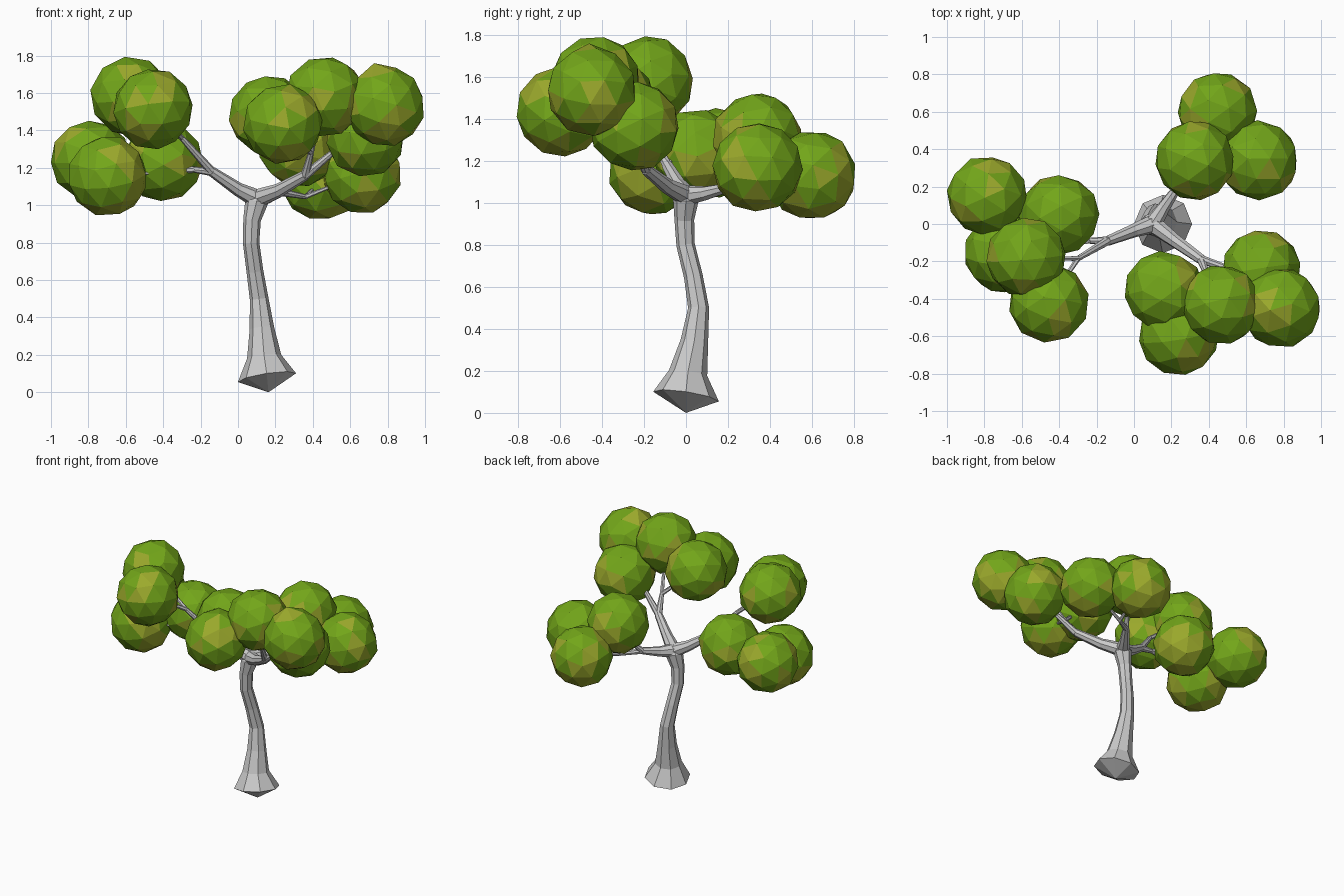
import bpy, bmesh, random
from math import cos, sin, pi
from mathutils import Vector, Euler, noise

if "Cube" in bpy.data.objects:
    bpy.data.objects.remove(bpy.data.objects["Cube"])

random.seed(4)


def material(name, rgb):
    m = bpy.data.materials.new(name)
    m.diffuse_color = (*rgb, 1)
    m.use_nodes = True
    m.node_tree.nodes["Principled BSDF"].inputs["Base Color"].default_value = m.diffuse_color
    return m


LEAF = material("leaf_green", (0.17, 0.38, 0.01))
LIGHT = material("leaf_yellow_green", (0.33, 0.40, 0.025))


def add_object(name, bm, mats=()):
    bmesh.ops.recalc_face_normals(bm, faces=bm.faces[:])
    me = bpy.data.meshes.new(name)
    bm.to_mesh(me)
    bm.free()
    for m in mats:
        me.materials.append(m)
    ob = bpy.data.objects.new(name, me)
    bpy.context.collection.objects.link(ob)
    return ob


def tube(bm, path, sides=8):
    """Flat-sided tapering tube through (x, y, z, radius) points, pointed at both ends."""
    pts = [Vector(p[:3]) for p in path]
    rings = []
    for i, p in enumerate(pts):
        t = (pts[min(i + 1, len(pts) - 1)] - pts[max(i - 1, 0)]).normalized()
        ref = Vector((0, 1, 0)) if abs(t.y) < 0.85 else Vector((1, 0, 0))
        u = ref.cross(t).normalized()
        v = t.cross(u)
        r = path[i][3]
        rings.append([bm.verts.new(p + r * (u * cos(a) + v * sin(a)))
                      for a in (2 * pi * k / sides for k in range(sides))])
    for a, b in zip(rings, rings[1:]):
        for k in range(sides):
            j = (k + 1) % sides
            bm.faces.new((a[k], a[j], b[j], b[k]))
    for ring, tip in ((rings[0], None), (rings[-1], None)):
        bm.faces.new(ring)
    return rings


# Trunk: swaying stem with a flared, tilted foot that comes to a blunt point
bm = bmesh.new()
rings = tube(bm, [(0.155, 0, 0.08, 0.157), (0.14, 0.01, 0.19, 0.092),
                  (0.128, 0.04, 0.34, 0.066), (0.113, 0.06, 0.5, 0.05),
                  (0.09, 0.035, 0.65, 0.045), (0.07, -0.002, 0.8, 0.044),
                  (0.075, -0.008, 0.92, 0.047), (0.1, 0, 1.02, 0.062),
                  (0.105, 0, 1.075, 0.03)])
for v in rings[0]:
    v.co.z = 0.078 + 0.15 * (v.co.x - 0.155) - 0.15 * v.co.y
foot = [f for f in bm.faces if set(f.verts) == set(rings[0])]
apex = bmesh.ops.poke(bm, faces=foot)["verts"][0]
apex.co = (0.163, 0, 0)
add_object("trunk", bm)

# Leaf ball centres
left_balls = {"low": [(-0.785, 0.15, 1.24), (-0.695, -0.155, 1.155), (-0.40, 0.05, 1.235)],
              "high": [(-0.575, -0.18, 1.58), (-0.455, -0.42, 1.515)]}
front_balls = {"inner": [(0.165, -0.36, 1.48), (0.465, -0.43, 1.58), (0.24, -0.595, 1.435)],
               "outer": [(0.68, -0.245, 1.365), (0.785, -0.45, 1.53)]}
back_balls = {"inner": [(0.325, 0.34, 1.31)],
              "outer": [(0.445, 0.6, 1.13), (0.665, 0.34, 1.168)]}

# Each limb: main path from the crown of the trunk, then forks leading to the balls
HUB = (0.1, 0, 1.035, 0.05)
limbs = [
    ("left_limb", [(0.0, -0.035, 1.085, 0.037), (-0.14, -0.09, 1.18, 0.027)],
     [((-0.235, -0.09, 1.19, 0.016), left_balls["low"]),
      ((-0.30, -0.185, 1.36, 0.015), left_balls["high"])]),
    ("front_right_limb", [(0.22, -0.09, 1.08, 0.037), (0.36, -0.19, 1.16, 0.028)],
     [((0.39, -0.27, 1.28, 0.015), front_balls["inner"]),
      ((0.51, -0.24, 1.285, 0.016), front_balls["outer"])]),
    ("back_right_limb", [(0.16, 0.09, 1.045, 0.035), (0.23, 0.19, 1.07, 0.024)],
     [((0.27, 0.25, 1.14, 0.014), back_balls["inner"]),
      ((0.36, 0.28, 1.045, 0.013), back_balls["outer"])]),
]
for name, main, forks in limbs:
    bm = bmesh.new()
    end = main[-1]
    tube(bm, [HUB] + main)
    for fork, balls in forks:
        tube(bm, [(*end[:3], end[3] * 0.9), fork])
        for b in balls:
            tip = Vector(fork[:3]).lerp(Vector(b), 0.8)
            tube(bm, [fork, (*tip, 0.007)], 6)
    add_object(name, bm)


# Foliage: slightly irregular faceted balls with yellow-green patches
def leaf_ball(name, centre, spike=None):
    bm = bmesh.new()
    bmesh.ops.create_icosphere(bm, subdivisions=2, radius=0.217)
    rot = Euler([random.uniform(0, 2 * pi) for _ in range(3)]).to_matrix()
    for v in bm.verts:
        v.co = rot @ v.co * random.uniform(0.975, 1.012)
    if spike:
        max(bm.verts, key=lambda v: v.co.dot(Vector(spike))).co *= 1.1
    for f in bm.faces:
        c = f.calc_center_median()
        patch = noise.noise((c + Vector(centre)) * 6)
        f.material_index = int(patch - 0.9 * c.z + random.uniform(-0.15, 0.15) > 0.22)
    for v in bm.verts:
        v.co += Vector(centre)
    add_object(name, bm, (LEAF, LIGHT))


for side, groups in (("left", left_balls), ("front_right", front_balls), ("back_right", back_balls)):
    for group, balls in groups.items():
        for i, c in enumerate(balls, 1):
            spike = (-0.2, 0, 1) if c[0] > 0.75 else None
            leaf_ball(f"{side}_{group}_leaf_ball_{i}", c, spike)
